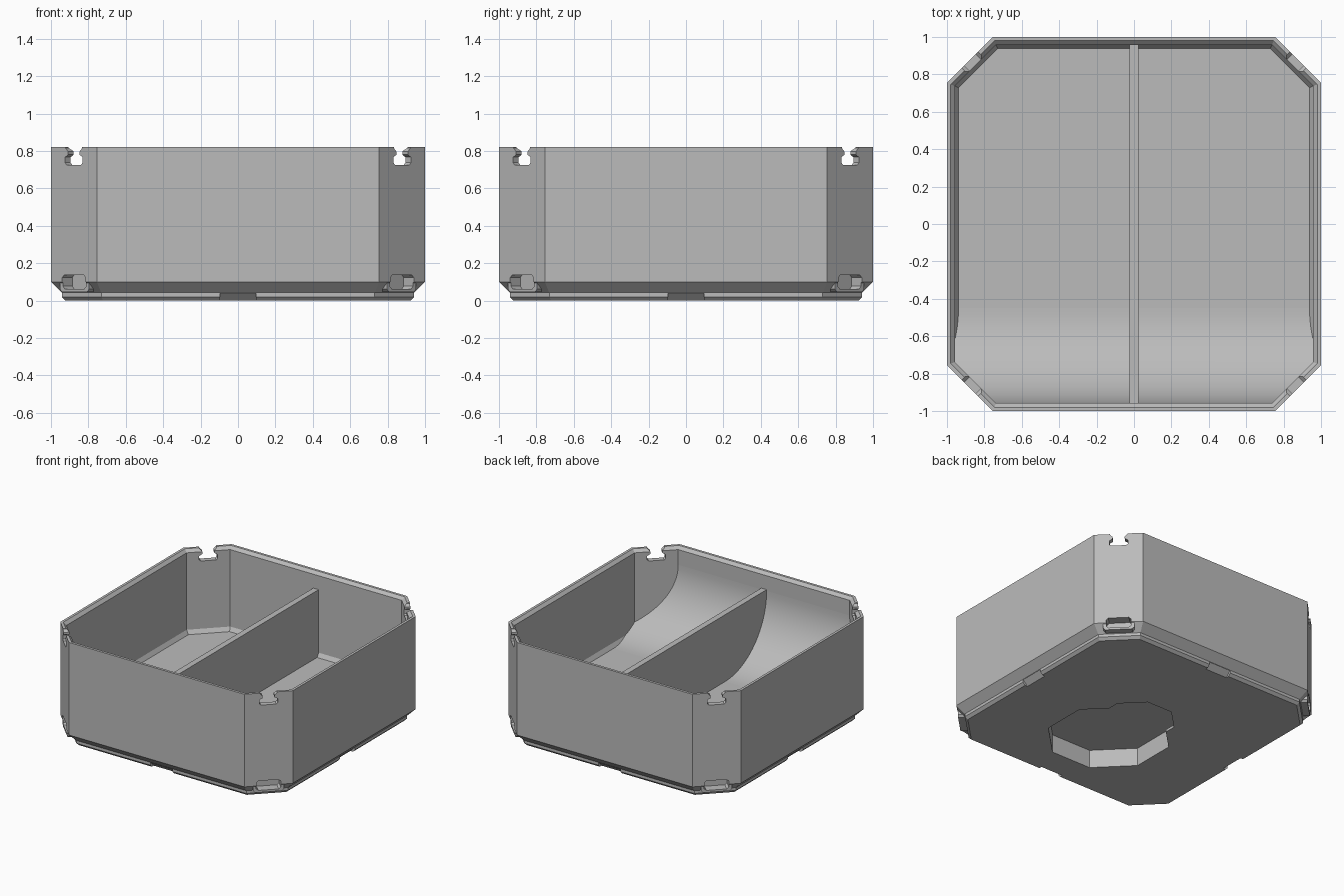
import bpy, bmesh, math
from mathutils import Vector

if "Cube" in bpy.data.objects:
    bpy.data.objects.remove(bpy.data.objects["Cube"])

grey = bpy.data.materials.new("plain_grey")
grey.diffuse_color = (0.5, 0.5, 0.5, 1)
grey.use_nodes = True
grey.node_tree.nodes["Principled BSDF"].inputs["Base Color"].default_value = grey.diffuse_color


def finish(bm, name):
    bmesh.ops.recalc_face_normals(bm, faces=bm.faces)
    me = bpy.data.meshes.new(name)
    bm.to_mesh(me)
    bm.free()
    me.materials.append(grey)
    ob = bpy.data.objects.new(name, me)
    bpy.context.collection.objects.link(ob)
    return ob


def loft(name, rings):
    """Skin a list of equal-length 3D rings and cap both ends."""
    bm = bmesh.new()
    vs = [[bm.verts.new(p) for p in ring] for ring in rings]
    n = len(vs[0])
    for a, b in zip(vs, vs[1:]):
        for i in range(n):
            j = (i + 1) % n
            bm.faces.new((a[i], a[j], b[j], b[i]))
    bm.faces.new(vs[0])
    bm.faces.new(vs[-1])
    return finish(bm, name)


def prism(name, pts, u, v, n, n0, n1):
    """Extrude a 2D outline in the (u, v) plane along n."""
    u, v, n = Vector(u), Vector(v), Vector(n)
    return loft(name, [[u * a + v * b + n * d for a, b in pts] for d in (n0, n1)])


def boolean(target, tool, op='DIFFERENCE'):
    m = target.modifiers.new("cut", 'BOOLEAN')
    m.operation, m.object, m.solver = op, tool, 'EXACT'
    bpy.context.view_layer.objects.active = target
    bpy.ops.object.modifier_apply(modifier=m.name)
    bpy.data.objects.remove(tool)


def shell(h, z):
    """Square ring with cut corners, evenly offset inwards from half-size 1."""
    c = 0.755 - 0.414 * (1 - h)
    return [(x, y, z) for x, y in ((h, -c), (h, c), (c, h), (-c, h),
                                   (-h, c), (-h, -c), (-c, -h), (c, -h))]


def slot(a, z, y_low, y_high):
    """Octagon of apothem a stretched from y_low to y_high."""
    s = a * math.tan(math.pi / 8)
    top = [(a, y_high + s, z), (s, y_high + a, z), (-s, y_high + a, z), (-a, y_high + s, z)]
    low = [(-a, y_low - s, z), (-s, y_low - a, z), (s, y_low - a, z), (a, y_low - s, z)]
    return top + low


def rect(w, z0, z1, b=0.015):
    """Rectangle outline with clipped corners."""
    return [(-w, z0 + b), (-w + b, z0), (w - b, z0), (w, z0 + b),
            (w, z1 - b), (w - b, z1), (-w + b, z1), (-w, z1 - b)]


# Tray body: stepped foot, walls, bevelled rim, inner floor
FLOOR, RADIUS = 0.17, 0.51
body = loft("tray_body", [shell(h, z) for h, z in (
    (0.922, 0), (0.942, 0.02), (0.942, 0.042), (1, 0.1), (1, 0.82),
    (0.98, 0.82), (0.958, 0.798), (0.958, 0.2), (0.938, FLOOR))])

UP = (0, 0, 1)
# Sloped gaps in the middle of each foot edge
for k in range(4):
    a = k * math.pi / 2
    out, side = (math.cos(a), math.sin(a), 0), (-math.sin(a), math.cos(a), 0)
    boolean(body, prism("gap", [(0.88, -0.02), (0.94, 0.04), (0.97, 0.04), (0.97, -0.02)],
                        out, UP, side, -0.095, 0.095))

# Corner details: socket boss with pocket below, T-shaped notch above
half_notch = [(0.062, 0.84), (0.062, 0.815), (0.043, 0.797), (0.043, 0.78), (0.066, 0.767),
              (0.066, 0.737), (0.055, 0.726)]
notch = half_notch + [(-x, z) for x, z in reversed(half_notch)]
for k in range(4):
    a = (k + 0.5) * math.pi / 2
    out, side = (math.cos(a), math.sin(a), 0), (-math.sin(a), math.cos(a), 0)
    boolean(body, prism("boss", rect(0.11, 0.046, 0.145), side, UP, out, 1.12, 1.236), 'UNION')
    boolean(body, prism("pocket", rect(0.088, 0.062, 0.138), side, UP, out, 1.165, 1.3))
    boolean(body, prism("notch", notch, side, UP, out, 1.1, 1.3))

# Keyhole mounting slot underneath: wide entry, undercut channel
boolean(body, loft("entry", [slot(0.41, z, -0.28, -0.28) for z in (-0.02, 0.14)]))
boolean(body, loft("channel", [slot(a, z, -0.28, 0.02) for a, z in (
    (0.26, -0.02), (0.26, 0.02), (0.405, 0.1), (0.405, 0.139))]))

# Curved scoop along the front wall
cy, cz = -0.958 + RADIUS, FLOOR + RADIUS
arc = [(cy - RADIUS * math.sin(t), cz - RADIUS * math.cos(t))
       for t in (i * math.pi / 48 for i in range(25))]
scoop = prism("scoop", arc + [(-0.98, cz), (-0.98, FLOOR - 0.01), (cy, FLOOR - 0.01)],
              (0, 1, 0), UP, (1, 0, 0), -0.99, 0.99)
boolean(scoop, loft("bounds", [shell(0.968, z) for z in (0, 0.9)]), 'INTERSECT')

# Central divider
prism("divider", [(-0.965, FLOOR - 0.01), (0.965, FLOOR - 0.01), (0.965, 0.69), (-0.965, 0.69)],
      (0, 1, 0), UP, (1, 0, 0), -0.023, 0.023)

# Smooth only the curved scoop
bpy.ops.object.select_all(action='DESELECT')
scoop.select_set(True)
bpy.context.view_layer.objects.active = scoop
bpy.ops.object.shade_smooth_by_angle(angle=math.radians(30))
